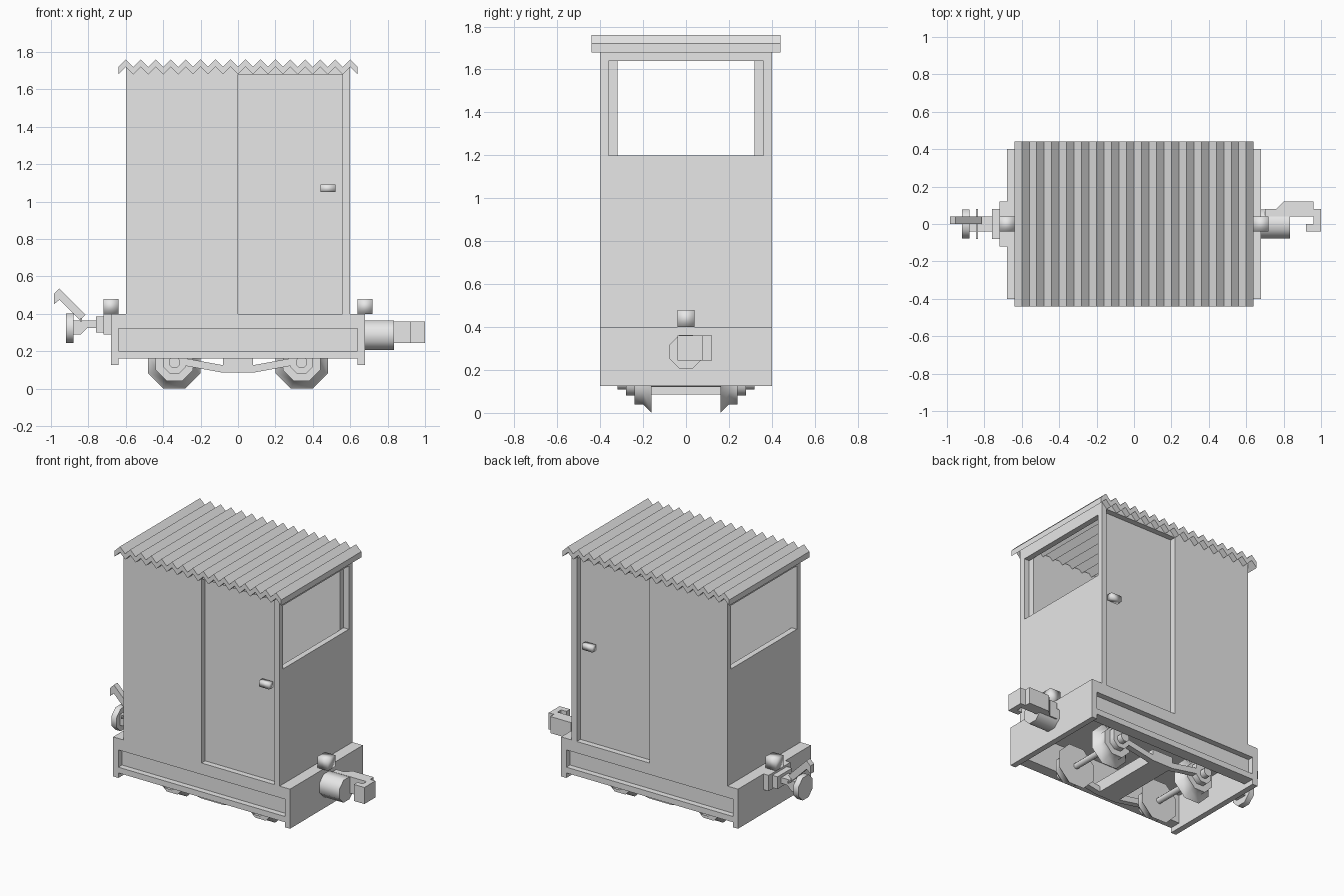
import bpy
import bmesh
import math
from mathutils import Matrix, Vector

cube = bpy.data.objects.get("Cube")
if cube:
    bpy.data.objects.remove(cube)

grey = bpy.data.materials.new("plain_grey")
grey.use_nodes = True
grey.diffuse_color = (0.8, 0.8, 0.8, 1)
grey.node_tree.nodes["Principled BSDF"].inputs["Base Color"].default_value = (0.8, 0.8, 0.8, 1)


def finish(name, bm, smooth=None):
    """Turn a bmesh into an object; smooth is the sharp-edge angle in degrees."""
    bmesh.ops.recalc_face_normals(bm, faces=bm.faces)
    mesh = bpy.data.meshes.new(name)
    bm.to_mesh(mesh)
    bm.free()
    mesh.materials.append(grey)
    if smooth:
        for p in mesh.polygons:
            p.use_smooth = True
        mesh.set_sharp_from_angle(angle=math.radians(smooth))
    obj = bpy.data.objects.new(name, mesh)
    bpy.context.collection.objects.link(obj)
    return obj


def box(name, x, y, z, smooth=None):
    bm = bmesh.new()
    size = Vector((x[1] - x[0], y[1] - y[0], z[1] - z[0]))
    mid = Vector((x[0] + x[1], y[0] + y[1], z[0] + z[1])) / 2
    bmesh.ops.create_cube(bm, size=1, matrix=Matrix.Translation(mid) @ Matrix.Diagonal(size).to_4x4())
    return finish(name, bm, smooth)


def box_pair(name, x, y, z, smooth=None):
    """The same box on the front and the back."""
    box("front_" + name, x, (-y[1], -y[0]), z, smooth)
    box("back_" + name, x, y, z, smooth)


def prism(name, points, axis, lo, hi):
    """Extrude an outline along y (points are x, z) or z (points are x, y)."""
    bm = bmesh.new()
    rings = []
    for d in (lo, hi):
        rings.append([bm.verts.new((a, d, b) if axis == "y" else (a, b, d)) for a, b in points])
    bm.faces.new(rings[0])
    bm.faces.new(rings[1])
    n = len(points)
    for i in range(n):
        j = (i + 1) % n
        bm.faces.new((rings[0][i], rings[0][j], rings[1][j], rings[1][i]))
    return finish(name, bm)


def turned(name, profile, centre, axis, flip=1):
    """Eight-sided turned part; profile holds (distance, flat-to-centre radius)."""
    bm = bmesh.new()
    rings = []
    for d, r in profile:
        ring = []
        for i in range(8):
            a = math.radians(22.5 + 45 * i)
            u, v = (r / math.cos(math.pi / 8) * f(a) for f in (math.cos, math.sin))
            off = (u, d * flip, v) if axis == "y" else (d * flip, u, v)
            ring.append(bm.verts.new(Vector(centre) + Vector(off)))
        rings.append(ring)
    bm.faces.new(rings[0])
    bm.faces.new(rings[-1])
    for a, b in zip(rings, rings[1:]):
        for i in range(8):
            j = (i + 1) % 8
            bm.faces.new((a[i], a[j], b[j], b[i]))
    return finish(name, bm, 50)


# Cab walls, doors and corner posts
box_pair("wall", (-0.6, 0), (0.36, 0.4), (0.4, 1.72))
box_pair("corner_post", (0.56, 0.6), (0.36, 0.4), (0.4, 1.72))
box_pair("door_header", (0, 0.56), (0.36, 0.4), (1.68, 1.72))
box_pair("door", (0, 0.56), (0.32, 0.36), (0.4, 1.7))
box_pair("door_handle", (0.44, 0.52), (0.36, 0.4), (1.05, 1.09), 180)

# End walls below and above the open windows
for side, x in (("right", (-0.6, -0.56)), ("left", (0.56, 0.6))):
    box(side + "_end_wall", x, (-0.36, 0.36), (0.4, 1.2))
    box(side + "_window_header", x, (-0.36, 0.36), (1.64, 1.72))

# Corrugated roof
top = [(-0.64 + 0.04 * i, 1.72 + 0.04 * (i % 2)) for i in range(33)]
under = [(x, z - 0.04) for x, z in reversed(top)]
bm = bmesh.new()
outline = [bm.verts.new((x, -0.44, z)) for x, z in top + under]
n = len(outline)
strips = [bm.faces.new((outline[i], outline[i + 1], outline[n - 2 - i], outline[n - 1 - i]))
          for i in range(32)]
made = bmesh.ops.extrude_face_region(bm, geom=strips, use_keep_orig=True)
bmesh.ops.translate(bm, vec=(0, 0.88, 0), verts=[g for g in made["geom"] if isinstance(g, bmesh.types.BMVert)])
finish("roof", bm)

# Chassis: deck, channel side rails and end plates
box("deck", (-0.64, 0.64), (-0.32, 0.32), (0.36, 0.4))
box_pair("rail_top", (-0.64, 0.64), (0.32, 0.4), (0.32, 0.4))
box_pair("rail_web", (-0.64, 0.64), (0.32, 0.36), (0.2, 0.32))
box_pair("rail_bottom", (-0.64, 0.64), (0.32, 0.4), (0.16, 0.2))
for side, s in (("right", -1), ("left", 1)):
    box(side + "_end_plate", sorted((s * 0.64, s * 0.68)), (-0.4, 0.4), (0.125, 0.4))
    box(side + "_lamp", sorted((s * 0.64, s * 0.72)), (-0.04, 0.04), (0.4, 0.48), 180)

# Wheels, axles and axle boxes
wheel = [(0.16, 0.14), (0.2, 0.1), (0.24, 0.1), (0.24, 0.06), (0.28, 0.06), (0.28, 0.03), (0.32, 0.03)]
for side, x in (("right", -0.34), ("left", 0.34)):
    turned(side + "_axle", [(-0.17, 0.02), (0.17, 0.02)], (x, 0, 0.14), "y")
    for end, s in (("front", -1), ("back", 1)):
        turned(f"{end}_{side}_wheel", wheel, (x, 0, 0.14), "y", s)
        box(f"{end}_{side}_axle_hanger", (x - 0.06, x + 0.06),
            sorted((s * 0.24, s * 0.28)), (0.14, 0.2))

# Cross beam and sloping tie bars
box("cross_beam", (-0.08, 0.08), (-0.28, 0.28), (0.085, 0.165))
for side, s in (("right", -1), ("left", 1)):
    bar = [(s * 0.08, 0.085), (s * 0.3, 0.125), (s * 0.3, 0.165), (s * 0.08, 0.125)]
    for end, y in (("front", -0.28), ("back", 0.24)):
        prism(f"{end}_{side}_tie_bar", bar, "y", y, y + 0.04)

# Left coupler: round housing and knuckle
turned("coupler_housing", [(0.68, 0.078), (0.835, 0.078)], (0, 0, 0.285), "x")
knuckle = [(0.7, 0.08), (0.76, 0.08), (0.8, 0.12), (0.96, 0.12), (0.96, 0.08), (1, 0.08), (1, -0.04),
           (0.92, -0.04), (0.92, 0), (0.96, 0), (0.96, 0.04), (0.7, 0.04)]
prism("coupler_knuckle", knuckle, "z", 0.245, 0.36)

# Right coupler: mount, shank, buffer disc and raised hook
box("coupler_mount", (-0.72, -0.68), (-0.12, 0.12), (0.29, 0.4))
box("coupler_block", (-0.76, -0.72), (-0.08, 0.08), (0.3, 0.385))
box("coupler_shank", (-0.89, -0.76), (-0.04, 0.04), (0.325, 0.365))
prism("coupler_wedge", [(-0.89, 0.29), (-0.84, 0.29), (-0.8, 0.33), (-0.89, 0.33)], "y", -0.04, 0.04)
turned("buffer_disc", [(-0.92, 0.078), (-0.88, 0.078)], (0, 0, 0.323), "x")
hook = [(-0.985, 0.505), (-0.955, 0.535), (-0.815, 0.395), (-0.845, 0.365), (-0.955, 0.475), (-0.985, 0.45)]
prism("coupler_hook", hook, "y", 0, 0.04)
box("hook_pin", (-0.845, -0.835), (-0.08, 0.08), (0.36, 0.375))
